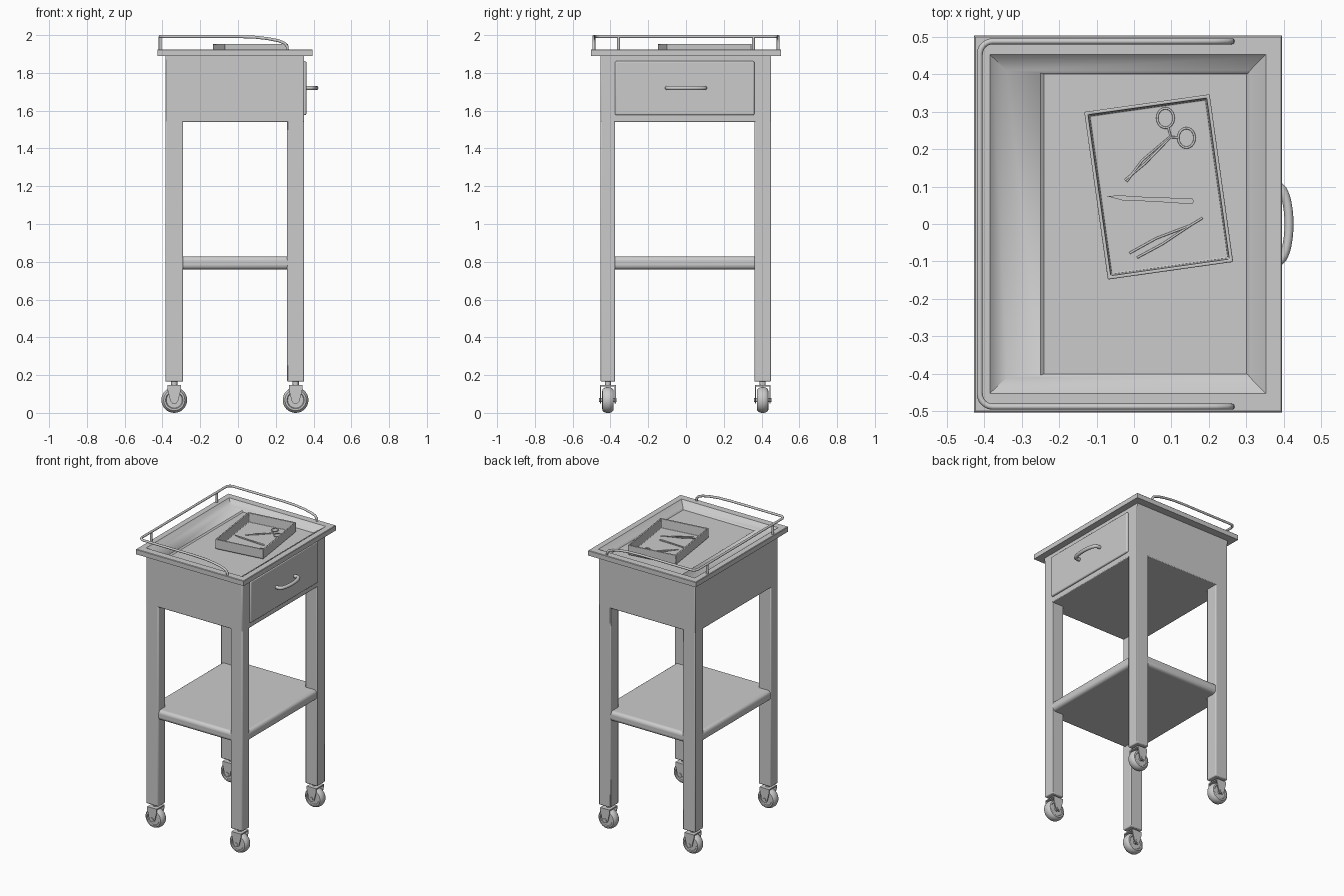
import bpy, bmesh, math
from mathutils import Matrix, Vector

if "Cube" in bpy.data.objects:
    bpy.data.objects.remove(bpy.data.objects["Cube"])


def make(name, bm, bevel=0.0, segs=3):
    bmesh.ops.recalc_face_normals(bm, faces=bm.faces[:])
    me = bpy.data.meshes.new(name)
    bm.to_mesh(me)
    bm.free()
    ob = bpy.data.objects.new(name, me)
    bpy.context.collection.objects.link(ob)
    if bevel:
        m = ob.modifiers.new("bevel", 'BEVEL')
        m.width, m.segments = bevel, segs
    bpy.ops.object.select_all(action='DESELECT')
    ob.select_set(True)
    bpy.context.view_layer.objects.active = ob
    bpy.ops.object.shade_smooth_by_angle(angle=math.radians(35))
    return ob


def box(name, x0, x1, y0, y1, z0, z1, bevel=0.0, segs=3):
    bm = bmesh.new()
    bmesh.ops.create_cube(bm, size=1)
    bmesh.ops.scale(bm, vec=(x1 - x0, y1 - y0, z1 - z0), verts=bm.verts)
    bmesh.ops.translate(bm, vec=((x0 + x1) / 2, (y0 + y1) / 2, (z0 + z1) / 2), verts=bm.verts)
    return make(name, bm, bevel, segs)


def rect_loft(name, rings, bevel=0.0):
    """Closed shell through rectangles (x0, x1, y0, y1, z)."""
    bm = bmesh.new()
    loops = [[bm.verts.new(p) for p in ((a, c, z), (b, c, z), (b, d, z), (a, d, z))]
             for a, b, c, d, z in rings]
    for l, m in zip(loops, loops[1:]):
        for i in range(4):
            j = (i + 1) % 4
            bm.faces.new((l[i], l[j], m[j], m[i]))
    bm.faces.new(loops[0])
    bm.faces.new(loops[-1])
    return make(name, bm, bevel, 2)


def lathe_y(name, profile, loc, steps=32):
    """Revolve (radius, y) points around the y axis."""
    bm = bmesh.new()
    vs = [bm.verts.new((r, y, 0)) for r, y in profile]
    es = [bm.edges.new(p) for p in zip(vs, vs[1:])]
    bmesh.ops.spin(bm, geom=vs + es, cent=(0, 0, 0), axis=(0, 1, 0),
                   angle=math.tau, steps=steps)
    bmesh.ops.remove_doubles(bm, verts=bm.verts, dist=1e-5)
    bmesh.ops.translate(bm, vec=loc, verts=bm.verts)
    return make(name, bm)


def prism(name, pts, vec, mat=Matrix()):
    bm = bmesh.new()
    f = bm.faces.new([bm.verts.new(p) for p in pts])
    r = bmesh.ops.extrude_face_region(bm, geom=[f])
    bmesh.ops.translate(bm, vec=vec, verts=[v for v in r['geom'] if isinstance(v, bmesh.types.BMVert)])
    bm.transform(mat)
    return make(name, bm)


def tube(name, pts, r, cyclic=False):
    cu = bpy.data.curves.new(name, 'CURVE')
    cu.dimensions, cu.bevel_depth, cu.bevel_resolution, cu.use_fill_caps = '3D', r, 3, True
    sp = cu.splines.new('POLY')
    sp.points.add(len(pts) - 1)
    for p, co in zip(sp.points, pts):
        p.co = (*co, 1)
    sp.use_cyclic_u = cyclic
    ob = bpy.data.objects.new(name, cu)
    bpy.context.collection.objects.link(ob)
    bpy.ops.object.select_all(action='DESELECT')
    ob.select_set(True)
    bpy.context.view_layer.objects.active = ob
    bpy.ops.object.convert(target='MESH')
    bpy.ops.object.shade_smooth_by_angle(angle=math.radians(40))
    return ob


# Cabinet body, drawer and shelf
box("cabinet_body", -0.385, 0.35, -0.452, 0.45, 1.54, 1.875, 0.005, 2)
rect_loft("cabinet_top_rim", [(-0.385, 0.35, -0.452, 0.45, 1.87), (-0.385, 0.35, -0.452, 0.45, 1.892),
                              (-0.38, 0.345, -0.447, 0.445, 1.892), (-0.38, 0.345, -0.447, 0.445, 1.87)])
box("drawer_front", 0.34, 0.362, -0.376, 0.362, 1.576, 1.862, 0.008)
box("lower_shelf", -0.382, 0.347, -0.449, 0.447, 0.76, 0.828, 0.022, 4)

# Drawer handle: bowed bar
tube("drawer_handle", [(0.352, -0.1, 1.72)] +
     [(0.384 + 0.03 * math.cos(t), 0.1 * math.sin(t), 1.72)
      for t in [math.pi * (i / 16 - 0.5) for i in range(17)]] + [(0.352, 0.1, 1.72)], 0.012)

# Table top with sunken centre
rect_loft("table_top", [
    (-0.375, 0.345, -0.445, 0.445, 1.872), (-0.375, 0.345, -0.445, 0.445, 1.89),
    (-0.427, 0.395, -0.503, 0.503, 1.89), (-0.427, 0.395, -0.503, 0.503, 1.922),
    (-0.424, 0.392, -0.5, 0.5, 1.925), (-0.385, 0.352, -0.453, 0.453, 1.925),
    (-0.378, 0.345, -0.446, 0.446, 1.918), (-0.34, 0.31, -0.41, 0.41, 1.897),
    (-0.25, 0.306, -0.404, 0.404, 1.893), (-0.24, 0.3, -0.4, 0.4, 1.885)])

# Guard rail on three sides, with posts
zr, xr, yr, c = 1.992, -0.412, 0.488, 0.035
half = [(0.262, yr, 1.915), (0.26, yr, 1.94), (0.247, yr, 1.957), (0.215, yr, 1.97),
        (0.16, yr, 1.981), (0.09, yr, 1.989), (0.0, yr, zr)]
half += [(xr + c - c * math.sin(t), yr - c + c * math.cos(t), zr)
         for t in [math.pi / 2 * i / 6 for i in range(7)]]
tube("guard_rail", half + [(x, -y, z) for x, y, z in reversed(half)], 0.008)
for s in (-1, 1):
    tube("rail_post", [(xr, s * 0.357, 1.92), (xr, s * 0.357, zr)], 0.008)

# Legs and casters
half_wheel = [(0.02, 0.024), (0.042, 0.024), (0.046, 0.03), (0.056, 0.029), (0.064, 0.02), (0.068, 0.008)]
wheel = [(0, 0.02), (0.02, 0.02)] + half_wheel
wheel += [(r, -y) for r, y in reversed(wheel)]
for lx0, lx1 in ((-0.385, -0.29), (0.26, 0.35)):
    for ly0, ly1 in ((-0.452, -0.375), (0.362, 0.45)):
        cx, cy = (lx0 + lx1) / 2, (ly0 + ly1) / 2
        box("leg", lx0, lx1, ly0, ly1, 0.165, 1.56, 0.006, 2)
        lathe_y("caster_wheel", wheel, (cx, cy, 0.068))
        tube("caster_axle", [(cx, cy - 0.046, 0.068), (cx, cy + 0.046, 0.068)], 0.012)
        tube("caster_stem", [(cx, cy, 0.14), (cx, cy, 0.17)], 0.017)
        box("caster_fork_top", cx - 0.036, cx + 0.036, cy - 0.042, cy + 0.042, 0.139, 0.147)
        for s in (-1, 1):
            prism("caster_fork_side",
                  [(cx + x, cy + s * 0.042, z) for x, z in
                   ((-0.036, 0.147), (0.036, 0.147), (0.036, 0.125), (0.02, 0.062),
                    (0.01, 0.05), (-0.01, 0.05), (-0.02, 0.062), (-0.036, 0.125))],
                  (0, -s * 0.006, 0))

# Small instrument tray, turned on the table
a, b, t = 0.169, 0.226, 0.009
tray = rect_loft("instrument_tray", [
    (-a + 0.006, a - 0.006, -b + 0.006, b - 0.006, 1.884), (-a, a, -b, b, 1.892), (-a, a, -b, b, 1.954),
    (-a + t, a - t, -b + t, b - t, 1.954), (-a + t + 0.004, a - t - 0.004, -b + t + 0.004, b - t - 0.004, 1.892)],
    0.003)
tray.location = (0.066, 0.099, 0)
tray.rotation_euler = (0, 0, math.radians(8))

# Instruments lying in the tray
zt = 1.894
P = lambda x, y: (x, y, zt)
for n, ring, elbow, tip in ((1, (0.084, 0.283), (0.098, 0.235), (-0.02, 0.113)),
                            (2, (0.14, 0.23), (0.098, 0.232), (-0.024, 0.117))):
    tube("scissor_ring", [P(ring[0] + 0.022 * math.cos(k * math.tau / 20),
                            ring[1] + 0.026 * math.sin(k * math.tau / 20)) for k in range(20)], 0.003, True)
    d = (Vector(elbow) - Vector(ring)).normalized() * 0.023 + Vector(ring)
    mid = (0.026 + 0.008 * (n - 1.5), 0.166 - 0.008 * (n - 1.5))
    tube("scissor_blade", [P(*d), P(*elbow), P(*mid), P(*tip)], 0.003)


def flat(name, pts):
    prism(name, [(x, y, zt - 0.003) for x, y in pts], (0, 0, 0.006))


flat("scalpel", [(-0.075, 0.075), (-0.03, 0.063), (0.05, 0.06), (0.155, 0.053),
                 (0.161, 0.06), (0.155, 0.069), (0.05, 0.071), (-0.03, 0.076)])
for tip, bow in (((-0.012, -0.078), (0.06, -0.038)), ((0.008, -0.09), (0.075, -0.054))):
    tube("tweezer_arm", [P(0.183, 0.016), P(0.15, -0.004), P(*bow), P(*tip)], 0.003)
